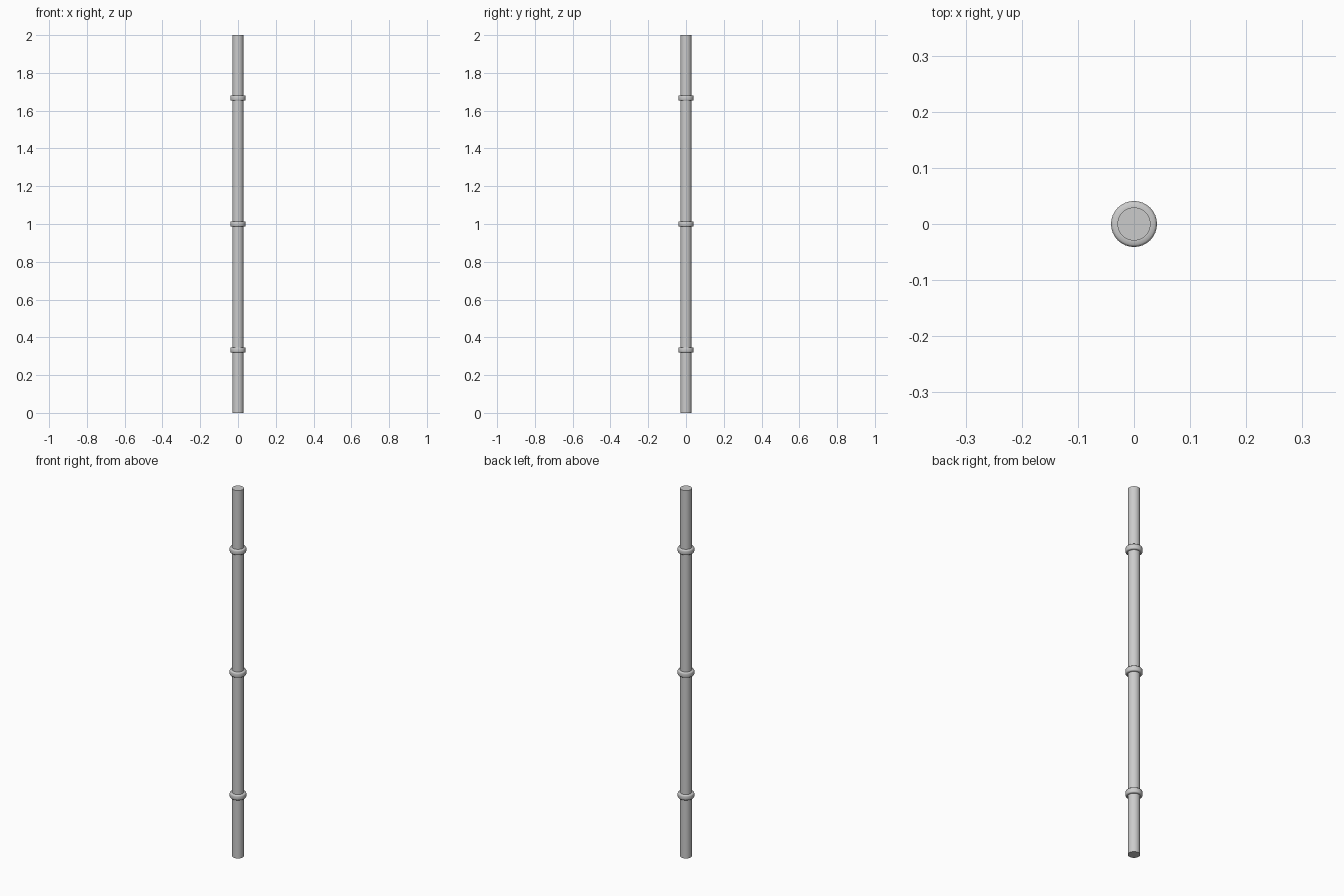
import bpy, bmesh, math

if "Cube" in bpy.data.objects:
    bpy.data.objects.remove(bpy.data.objects["Cube"])

SIDES = 32


def lathe(name, profile, z):
    """Closed solid of revolution from (radius, height) points, capped at both ends."""
    bm = bmesh.new()
    rings = [[bm.verts.new((r * math.cos(2 * math.pi * i / SIDES),
                            r * math.sin(2 * math.pi * i / SIDES), h))
              for i in range(SIDES)] for r, h in profile]
    for a, b in zip(rings, rings[1:]):
        for i in range(SIDES):
            j = (i + 1) % SIDES
            bm.faces.new((a[i], a[j], b[j], b[i]))
    bm.faces.new(rings[0][::-1])
    bm.faces.new(rings[-1])
    mesh = bpy.data.meshes.new(name)
    bm.to_mesh(mesh)
    bm.free()
    obj = bpy.data.objects.new(name, mesh)
    bpy.context.collection.objects.link(obj)
    obj.location.z = z
    bpy.ops.object.select_all(action='DESELECT')
    obj.select_set(True)
    bpy.context.view_layer.objects.active = obj
    bpy.ops.object.shade_smooth_by_angle(angle=math.radians(50))


# Three stacked pole sections, each with a rounded collar at its middle
LENGTH = 2 / 3
POLE = [(0.0295, 0), (0.0295, LENGTH)]
COLLAR = [(0.0295, -0.014), (0.037, -0.014), (0.0398, -0.0115), (0.041, -0.008),
          (0.041, 0.008), (0.0398, 0.0115), (0.037, 0.014), (0.0295, 0.014)]
for n in range(3):
    lathe(f"pole_section_{n + 1}", POLE, n * LENGTH)
    lathe(f"collar_{n + 1}", COLLAR, (n + 0.5) * LENGTH)
